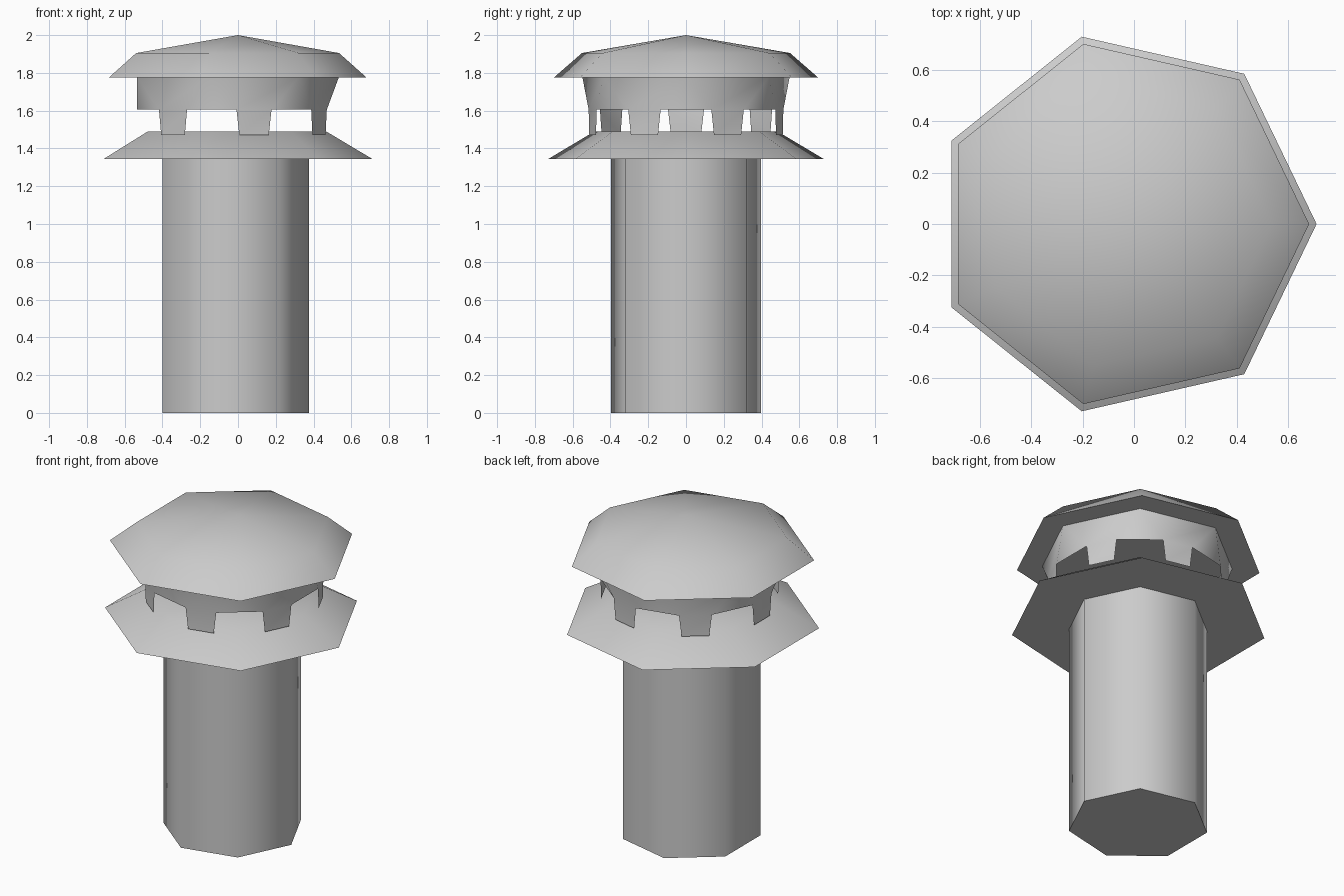
import bpy, bmesh
from math import cos, sin, pi, radians

SIDES = 7

cube = bpy.data.objects.get("Cube")
if cube:
    bpy.data.objects.remove(cube, do_unlink=True)

metal = bpy.data.materials.new("grey_metal")
metal.use_nodes = True
GREY = (0.6, 0.6, 0.6, 1)
metal.diffuse_color = GREY
metal.node_tree.nodes["Principled BSDF"].inputs["Base Color"].default_value = GREY


def finish(bm, name):
    bmesh.ops.recalc_face_normals(bm, faces=bm.faces)
    mesh = bpy.data.meshes.new(name)
    bm.to_mesh(mesh)
    bm.free()
    mesh.materials.append(metal)
    obj = bpy.data.objects.new(name, mesh)
    bpy.context.collection.objects.link(obj)
    bpy.ops.object.select_all(action='DESELECT')
    obj.select_set(True)
    bpy.context.view_layer.objects.active = obj
    bpy.ops.object.shade_smooth_by_angle(angle=radians(60))
    return obj


def ring(bm, cx, radius, z):
    return [bm.verts.new((cx + radius * cos(2 * pi * i / SIDES),
                          radius * sin(2 * pi * i / SIDES), z))
            for i in range(SIDES)]


def stack(name, levels, apex=None):
    """Closed seven-sided solid through (centre x, radius, z) levels."""
    bm = bmesh.new()
    rings = [ring(bm, *level) for level in levels]
    bm.faces.new(rings[0])
    for low, high in zip(rings, rings[1:]):
        for i in range(SIDES):
            j = (i + 1) % SIDES
            bm.faces.new((low[i], low[j], high[j], high[i]))
    if apex:
        tip = bm.verts.new(apex)
        for i in range(SIDES):
            bm.faces.new((rings[-1][i], rings[-1][(i + 1) % SIDES], tip))
    else:
        bm.faces.new(rings[-1])
    return finish(bm, name)


# Pipe, lower brim and cap
stack("pipe", [(-0.033, 0.408, 0), (-0.033, 0.408, 1.35)])
stack("lower_brim", [(-0.037, 0.747, 1.345), (-0.03, 0.497, 1.49)])
stack("cap", [(-0.037, 0.718, 1.775), (-0.03, 0.565, 1.905)], apex=(0, 0, 2))


# Collar: upright panels with chamfered corners, each running down into a post
def panel_pair(bm, angle, half, z):
    cx, apothem = -0.028, 0.507
    return [bm.verts.new((cx + apothem * cos(angle) - s * half * sin(angle),
                          apothem * sin(angle) + s * half * cos(angle), z))
            for s in (-1, 1)]


bm = bmesh.new()
top = ring(bm, -0.028, 0.563, 1.78)
panels = []
for i in range(SIDES):
    angle = 2 * pi * (i + 0.5) / SIDES
    upper = panel_pair(bm, angle, 0.095, 1.605)
    lower = panel_pair(bm, angle, 0.08, 1.472)
    bm.faces.new((upper[0], upper[1], top[(i + 1) % SIDES], top[i]))
    bm.faces.new((lower[0], lower[1], upper[1], upper[0]))
    panels.append(upper)
for i in range(SIDES):
    bm.faces.new((panels[i - 1][1], panels[i][0], top[i]))
finish(bm, "vent_collar")
